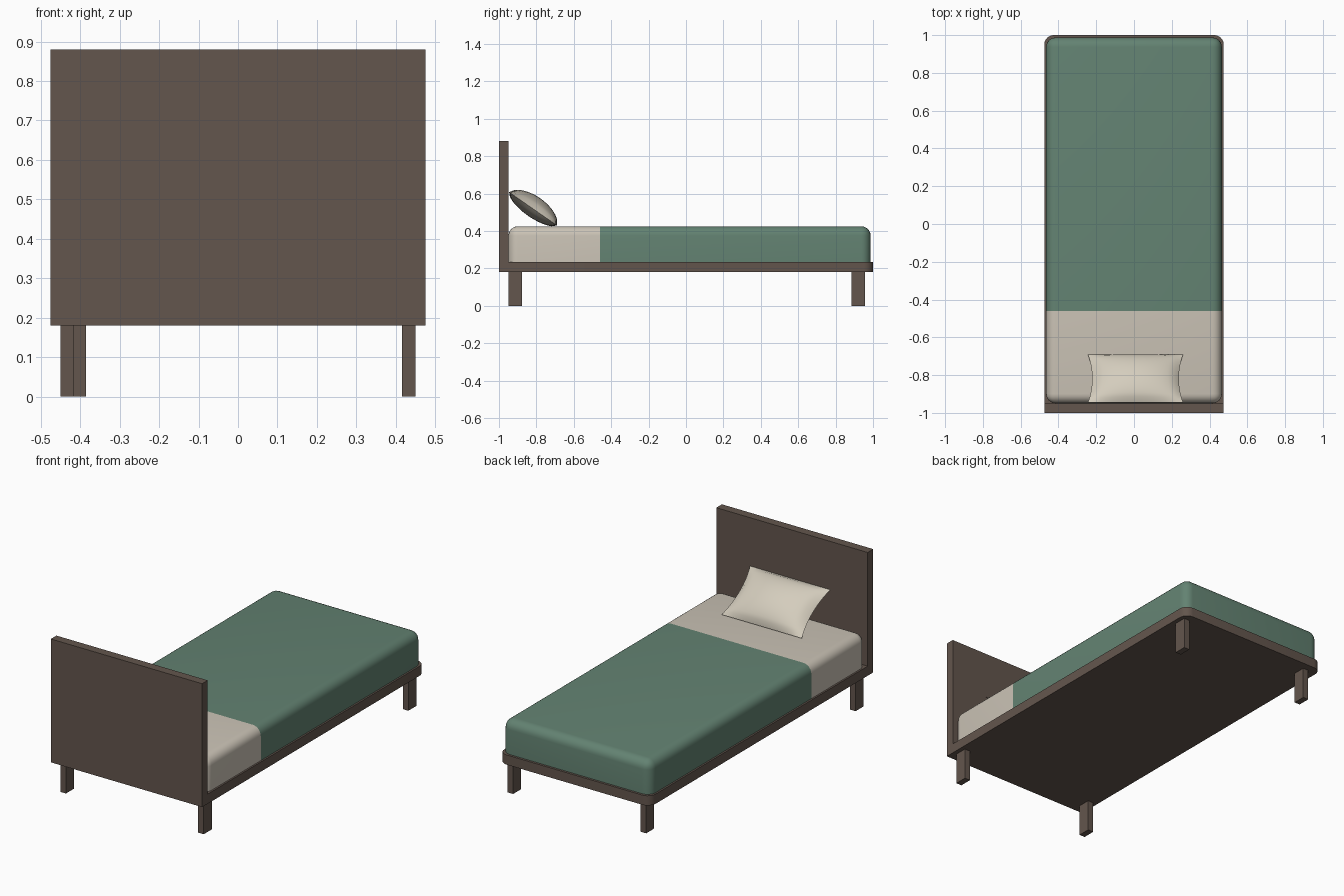
import bpy, bmesh
from mathutils import Vector

if "Cube" in bpy.data.objects:
    bpy.data.objects.remove(bpy.data.objects["Cube"])


def material(name, rgb):
    m = bpy.data.materials.new(name)
    m.diffuse_color = (*rgb, 1)
    m.use_nodes = True
    m.node_tree.nodes["Principled BSDF"].inputs["Base Color"].default_value = m.diffuse_color
    return m


wood = material("dark wood", (0.125, 0.092, 0.074))
sheet = material("cream sheet", (0.60, 0.55, 0.47))
green = material("green blanket", (0.125, 0.225, 0.168))
linen = material("pillow linen", (0.66, 0.61, 0.51))


def finish(name, bm, mats, smooth=False):
    bmesh.ops.recalc_face_normals(bm, faces=bm.faces)
    me = bpy.data.meshes.new(name)
    bm.to_mesh(me)
    bm.free()
    ob = bpy.data.objects.new(name, me)
    bpy.context.collection.objects.link(ob)
    for m in mats:
        me.materials.append(m)
    if smooth:
        bpy.ops.object.select_all(action='DESELECT')
        ob.select_set(True)
        bpy.context.view_layer.objects.active = ob
        bpy.ops.object.shade_smooth_by_angle(angle=0.7)
    return ob


def box_bm(lo, hi):
    bm = bmesh.new()
    bmesh.ops.create_cube(bm, size=1)
    lo, hi = Vector(lo), Vector(hi)
    for v in bm.verts:
        v.co = Vector(((lo[i] + hi[i]) / 2 + v.co[i] * (hi[i] - lo[i]) for i in range(3)))
    return bm


def bevel(bm, rule, radius, segments):
    edges = [e for e in bm.edges if rule(*(v.co for v in e.verts))]
    bmesh.ops.bevel(bm, geom=edges, offset=radius, segments=segments,
                    profile=0.5, affect='EDGES')


def vertical(a, b):
    return abs(a.z - b.z) > 0.01


# headboard
finish("headboard", box_bm((-0.475, -1, 0.18), (0.475, -0.95, 0.88)), [wood])

# platform with rounded foot corners
bm = box_bm((-0.475, -0.95, 0.18), (0.475, 1, 0.235))
bevel(bm, lambda a, b: vertical(a, b) and a.y > 0, 0.05, 6)
finish("platform", bm, [wood], True)

# legs (the rear left one sits slightly further in)
for name, x, y in (("front_left_leg", -0.45, -0.95), ("front_right_leg", 0.415, -0.95),
                   ("rear_left_leg", -0.42, 0.885), ("rear_right_leg", 0.415, 0.885)):
    finish(name, box_bm((x, y, 0), (x + 0.035, y + 0.072, 0.18)), [wood])

# mattress, the blanket covering everything behind the fold line
FOLD = -0.46
bm = box_bm((-0.465, -0.949, 0.235), (0.465, 0.987, 0.425))
bevel(bm, lambda a, b: vertical(a, b) or min(a.z, b.z) > 0.4, 0.05, 6)
bmesh.ops.bisect_plane(bm, geom=bm.verts[:] + bm.edges[:] + bm.faces[:],
                       plane_co=(0, FOLD, 0), plane_no=(0, 1, 0))
for f in bm.faces:
    f.material_index = 1 if f.calc_center_median().y > FOLD else 0
finish("mattress_and_blanket", bm, [sheet, green], True)

# pillow: two puffed grids sharing a pinched rim, leaning on the headboard
N = 16
top, low = Vector((0.008, -0.946, 0.608)), Vector((0.008, -0.69, 0.43))
along = low - top
normal = Vector((0, -along.z, along.y)).normalized()
bm = bmesh.new()
for height in (0.068, -0.046):
    rows = []
    for j in range(N + 1):
        v = 2 * j / N - 1
        row = []
        for i in range(N + 1):
            u = 2 * i / N - 1
            puff = max(0, (1 - u * u) * (1 - v * v)) ** 0.6
            p = top + along * (v + 1) / 2 + normal * height * puff
            p.x += u * 0.252 * (1 - 0.09 * (1 - v * v))
            row.append(bm.verts.new(p))
        rows.append(row)
    for j in range(N):
        for i in range(N):
            bm.faces.new((rows[j][i], rows[j][i + 1], rows[j + 1][i + 1], rows[j + 1][i]))
bmesh.ops.remove_doubles(bm, verts=bm.verts, dist=0.0005)
finish("pillow", bm, [linen], True)
